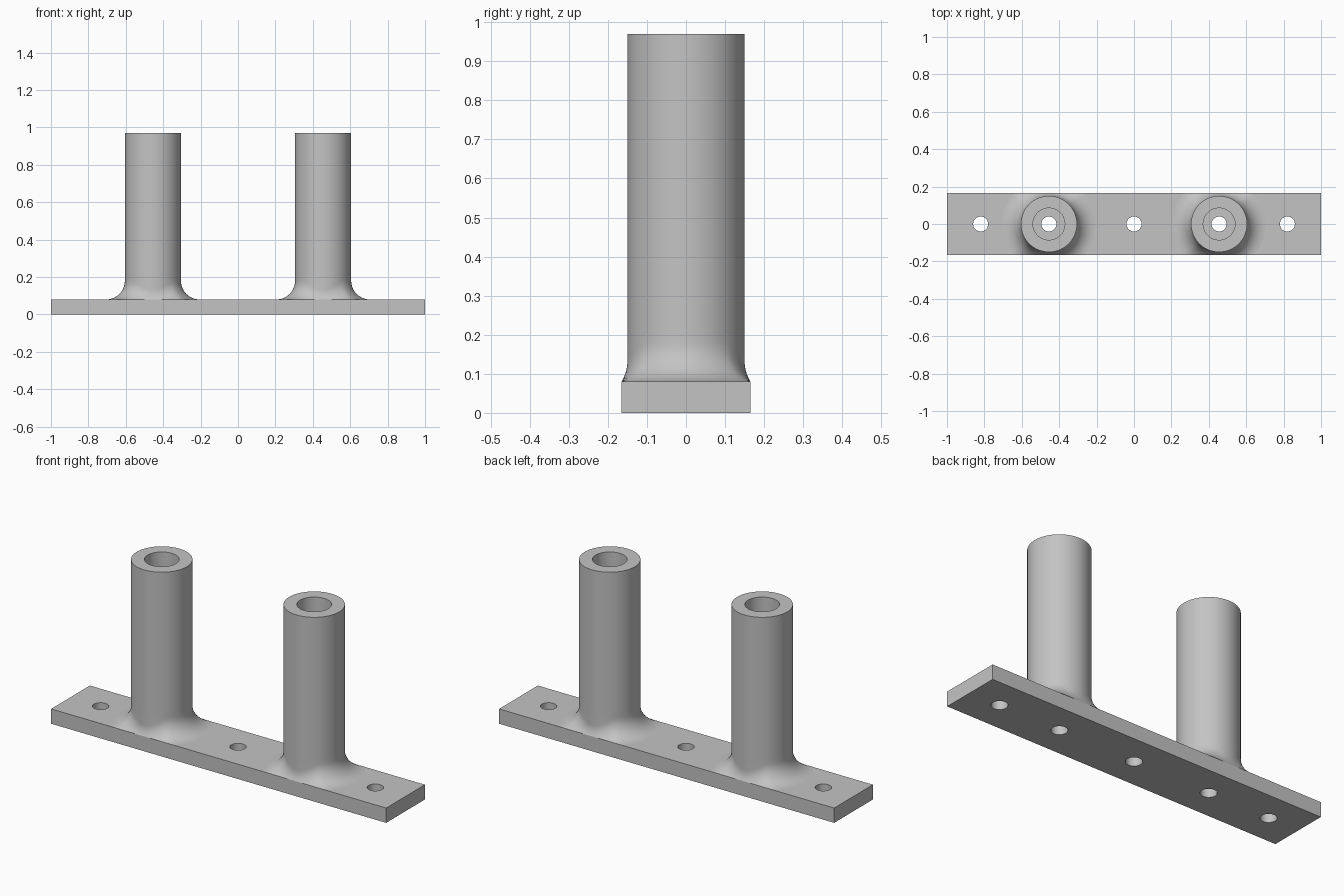
import bpy, bmesh, math

if "Cube" in bpy.data.objects:
    bpy.data.objects.remove(bpy.data.objects["Cube"])

HALF_W, PLATE_H, TOP = 0.165, 0.08, 0.97
POST_X, POST_R, BORE_R, HOLE_R, FILLET = 0.455, 0.15, 0.085, 0.04, 0.10
SEG, STEPS = 96, 10

grey = bpy.data.materials.new("plain grey")
grey.diffuse_color = (0.55, 0.55, 0.55, 1)
grey.use_nodes = True
grey.node_tree.nodes["Principled BSDF"].inputs["Base Color"].default_value = grey.diffuse_color


def finish(name, bm):
    bmesh.ops.recalc_face_normals(bm, faces=bm.faces)
    mesh = bpy.data.meshes.new(name)
    bm.to_mesh(mesh)
    bm.free()
    mesh.materials.append(grey)
    ob = bpy.data.objects.new(name, mesh)
    bpy.context.collection.objects.link(ob)
    return ob


def smooth(ob):
    bpy.ops.object.select_all(action='DESELECT')
    ob.select_set(True)
    bpy.context.view_layer.objects.active = ob
    bpy.ops.object.shade_smooth_by_angle(angle=math.radians(30))


# Base plate
bm = bmesh.new()
bmesh.ops.create_cube(bm, size=1)
for v in bm.verts:
    v.co = (v.co.x * 2, v.co.y * 2 * HALF_W, (v.co.z + 0.5) * PLATE_H)
plate = finish("base_plate", bm)

# Five through holes: three screw holes and one under each post
bm = bmesh.new()
for x in (-0.82, -POST_X, 0, POST_X, 0.82):
    made = bmesh.ops.create_cone(bm, cap_ends=True, segments=48, radius1=HOLE_R,
                                 radius2=HOLE_R, depth=0.4)
    bmesh.ops.translate(bm, verts=made["verts"], vec=(x, 0, 0))
cutter = finish("hole_cutter", bm)
cut = plate.modifiers.new("holes", 'BOOLEAN')
cut.operation, cut.solver, cut.object = 'DIFFERENCE', 'EXACT', cutter
bpy.context.view_layer.objects.active = plate
bpy.ops.object.modifier_apply(modifier="holes")
bpy.data.objects.remove(cutter)
smooth(plate)


# Profile at one angle: fillet trimmed by the plate edge, wall, rim, bore
def profile(angle):
    s = abs(math.sin(angle))
    reach = min(POST_R + FILLET, HALF_W / max(s, 1e-6)) - POST_R
    end = math.acos(1 - reach / FILLET)
    z0 = PLATE_H + FILLET * math.sin(end)
    pts = []
    for i in range(STEPS + 1):
        t = end * (1 - i / STEPS)
        pts.append((POST_R + FILLET * (1 - math.cos(t)), z0 - FILLET * math.sin(t)))
    return pts + [(POST_R, 0.2), (POST_R, TOP), (BORE_R, TOP), (BORE_R, PLATE_H)]


# Hollow posts with flared feet
for side, name in ((-1, "left_post"), (1, "right_post")):
    bm = bmesh.new()
    columns = []
    for k in range(SEG):
        a = 2 * math.pi * k / SEG
        columns.append([bm.verts.new((side * POST_X + r * math.cos(a), r * math.sin(a), z))
                        for r, z in profile(a)])
    for k in range(SEG):
        c, d = columns[k], columns[(k + 1) % SEG]
        for i in range(len(c) - 1):
            bm.faces.new((c[i], d[i], d[i + 1], c[i + 1]))
    post = finish(name, bm)
    # Open shell: make the rim face upward
    if max(post.data.polygons, key=lambda p: p.center.z).normal.z < 0:
        post.data.flip_normals()
    smooth(post)
